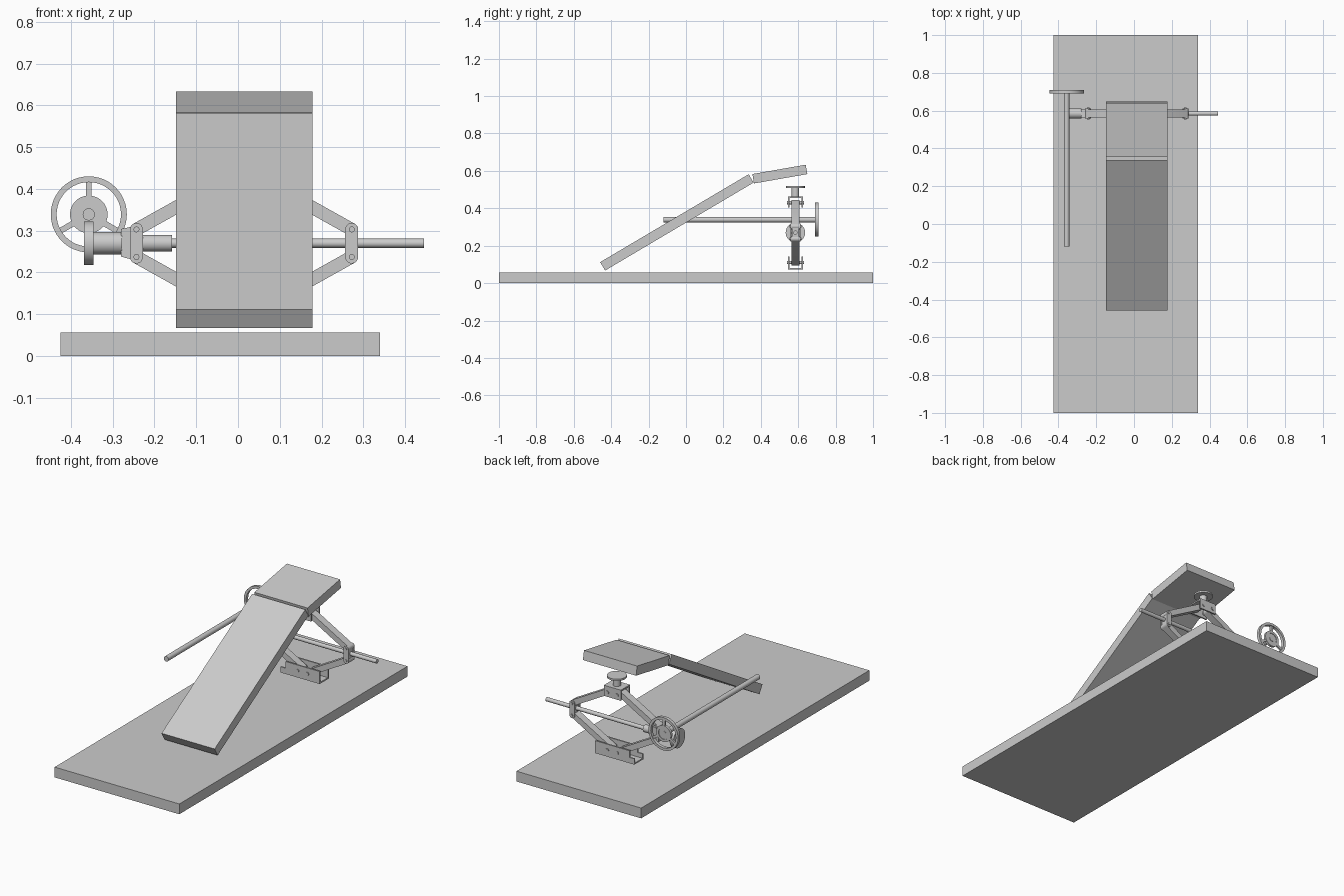
import bpy, bmesh
from math import pi, sin, cos, atan2, hypot, radians
from mathutils import Matrix, Vector

if "Cube" in bpy.data.objects:
    bpy.data.objects.remove(bpy.data.objects["Cube"])

JX, JY, SZ = 0.0145, 0.585, 0.27      # jack centre and screw height
WX, WZ = -0.357, 0.339                # handwheel axis
ROT = {'x': Matrix.Rotation(pi / 2, 4, 'Y'),
       'y': Matrix.Rotation(pi / 2, 4, 'X'),
       'z': Matrix.Identity(4)}


def finish(name, bm, smooth=False):
    bmesh.ops.recalc_face_normals(bm, faces=bm.faces)
    me = bpy.data.meshes.new(name)
    bm.to_mesh(me)
    bm.free()
    ob = bpy.data.objects.new(name, me)
    bpy.context.collection.objects.link(ob)
    if smooth:
        bpy.ops.object.select_all(action='DESELECT')
        ob.select_set(True)
        bpy.context.view_layer.objects.active = ob
        bpy.ops.object.shade_smooth_by_angle(angle=radians(35))
    return ob


def box(name, x0, x1, y0, y1, z0, z1):
    bm = bmesh.new()
    m = Matrix.Translation(((x0 + x1) / 2, (y0 + y1) / 2, (z0 + z1) / 2))
    bmesh.ops.create_cube(bm, size=1, matrix=m @ Matrix.Diagonal((x1 - x0, y1 - y0, z1 - z0, 1)))
    return finish(name, bm)


def rod(name, axis, centre, r, length, seg=32):
    bm = bmesh.new()
    bmesh.ops.create_cone(bm, cap_ends=True, segments=seg, radius1=r, radius2=r,
                          depth=length, matrix=Matrix.Translation(centre) @ ROT[axis])
    return finish(name, bm, True)


def prism(name, pts, y0, y1, smooth=False):
    """Extrude an x-z outline along y."""
    bm = bmesh.new()
    f = bm.faces.new([bm.verts.new((x, y0, z)) for x, z in pts])
    ext = bmesh.ops.extrude_face_region(bm, geom=[f])['geom']
    bmesh.ops.translate(bm, vec=(0, y1 - y0, 0),
                        verts=[v for v in ext if isinstance(v, bmesh.types.BMVert)])
    return finish(name, bm, smooth)


def link(name, a, b, r, y0, y1, n=10):
    """Round-ended bar between two x-z points."""
    t = atan2(b[1] - a[1], b[0] - a[0])
    pts = []
    for c, s in ((b, t - pi / 2), (a, t + pi / 2)):
        pts += [(c[0] + r * cos(s + pi * i / n), c[1] + r * sin(s + pi * i / n))
                for i in range(n + 1)]
    return prism(name, pts, y0, y1, True)


def ring(name, r0, r1, y0, y1, seg=48):
    """Rectangular-section ring around the handwheel axis."""
    bm = bmesh.new()
    loops = [[bm.verts.new((WX + r * cos(2 * pi * i / seg), y, WZ + r * sin(2 * pi * i / seg)))
              for i in range(seg)] for r, y in ((r0, y0), (r1, y0), (r1, y1), (r0, y1))]
    for k in range(4):
        p, q = loops[k], loops[(k + 1) % 4]
        for i in range(seg):
            j = (i + 1) % seg
            bm.faces.new((p[i], p[j], q[j], q[i]))
    return finish(name, bm, True)


def slab(name, start, end, thick):
    """Board across x whose top edge runs between two y-z points."""
    ay, az = start
    by, bz = end
    length = hypot(by - ay, bz - az)
    ny, nz = (bz - az) / length * thick, -(by - ay) / length * thick
    prof = [(ay, az), (by, bz), (by + ny, bz + nz), (ay + ny, az + nz)]
    bm = bmesh.new()
    lo, hi = [[bm.verts.new((x, y, z)) for y, z in prof] for x in (-0.148, 0.178)]
    bm.faces.new(lo)
    bm.faces.new(hi)
    for i in range(4):
        j = (i + 1) % 4
        bm.faces.new((lo[i], lo[j], hi[j], hi[i]))
    return finish(name, bm)


# Base and the two boards
box('base_board', -0.425, 0.34, -1, 1, 0, 0.057)
slab('back_board', (-0.459, 0.112), (0.335, 0.582), 0.052)
slab('head_board', (0.355, 0.583), (0.64, 0.633), 0.051)

# Lower bracket: floor, two side walls and foot
box('bracket_floor', JX - 0.135, JX + 0.105, JY - 0.04, JY + 0.04, 0.073, 0.081)
for side in (-1, 1):
    y = JY + side * 0.036
    box('bracket_wall', JX - 0.105, JX + 0.105, y - 0.004, y + 0.004, 0.073, 0.142)
    box('bracket_foot', JX - 0.135, JX - 0.105, y - 0.004, y + 0.004, 0.073, 0.105)

# Upper bracket with stem and round pad
box('top_bracket_plate', JX - 0.052, JX + 0.052, JY - 0.04, JY + 0.04, 0.456, 0.464)
for side in (-1, 1):
    y = JY + side * 0.036
    box('top_bracket_wall', JX - 0.052, JX + 0.052, y - 0.004, y + 0.004, 0.405, 0.464)
rod('pad_stem', 'z', (JX, JY, 0.486), 0.02, 0.05)
rod('lift_pad', 'z', (JX, JY, 0.514), 0.05, 0.01, 40)

# Scissor arms and hinge pins
for sx in (-1, 1):
    for sz in (-1, 1):
        outer = (JX + sx * 0.2575, SZ + sz * 0.033)
        inner = (JX + sx * 0.03, SZ + sz * 0.16)
        link('scissor_arm', outer, inner, 0.0155, JY - 0.021, JY + 0.021)
        rod('outer_pin', 'y', (outer[0], JY, outer[1]), 0.007, 0.064, 20)
        rod('inner_pin', 'y', (inner[0], JY, inner[1]), 0.009, 0.09, 20)
    # Side plates joining the arm ends
    x = JX + sx * 0.2575
    for s in (-1, 1):
        y = JY + s * 0.024
        link('trunnion_plate', (x, SZ - 0.033), (x, SZ + 0.033), 0.0155, y - 0.003, y + 0.003)
prism('gear_mount', [(-0.28, 0.238), (-0.243, 0.228), (-0.228, 0.24), (-0.228, 0.3),
                     (-0.243, 0.312), (-0.28, 0.304)], JY - 0.02, JY + 0.02)
box('screw_nut', 0.26, 0.284, JY - 0.018, JY + 0.018, 0.245, 0.295)

# Lead screw and gear drive
rod('lead_screw', 'x', (0.082, JY, SZ), 0.011, 0.726, 24)
rod('screw_collar', 'x', (-0.194, JY, SZ), 0.02, 0.072)
rod('gear_sleeve', 'x', (-0.313, JY, SZ), 0.027, 0.07)
rod('drive_gear', 'x', (-0.357, JY, SZ), 0.052, 0.023, 40)

# Long drive shaft and handwheel
rod('drive_shaft', 'y', (WX, 0.293, WZ), 0.0145, 0.826)
ring('wheel_rim', 0.077, 0.091, 0.691, 0.709)
ring('wheel_inner_ring', 0.031, 0.045, 0.693, 0.707)
rod('wheel_hub', 'y', (WX, 0.7, WZ), 0.033, 0.008)
for k in range(3):
    a = pi / 2 + k * 2 * pi / 3
    u, v = Vector((cos(a), sin(a))), Vector((-sin(a), cos(a))) * 0.007
    c = Vector((WX, WZ))
    prism('wheel_spoke', [tuple(c + u * r + v * s) for r, s in
                          ((0.04, -1), (0.08, -1), (0.08, 1), (0.04, 1))], 0.695, 0.705)
